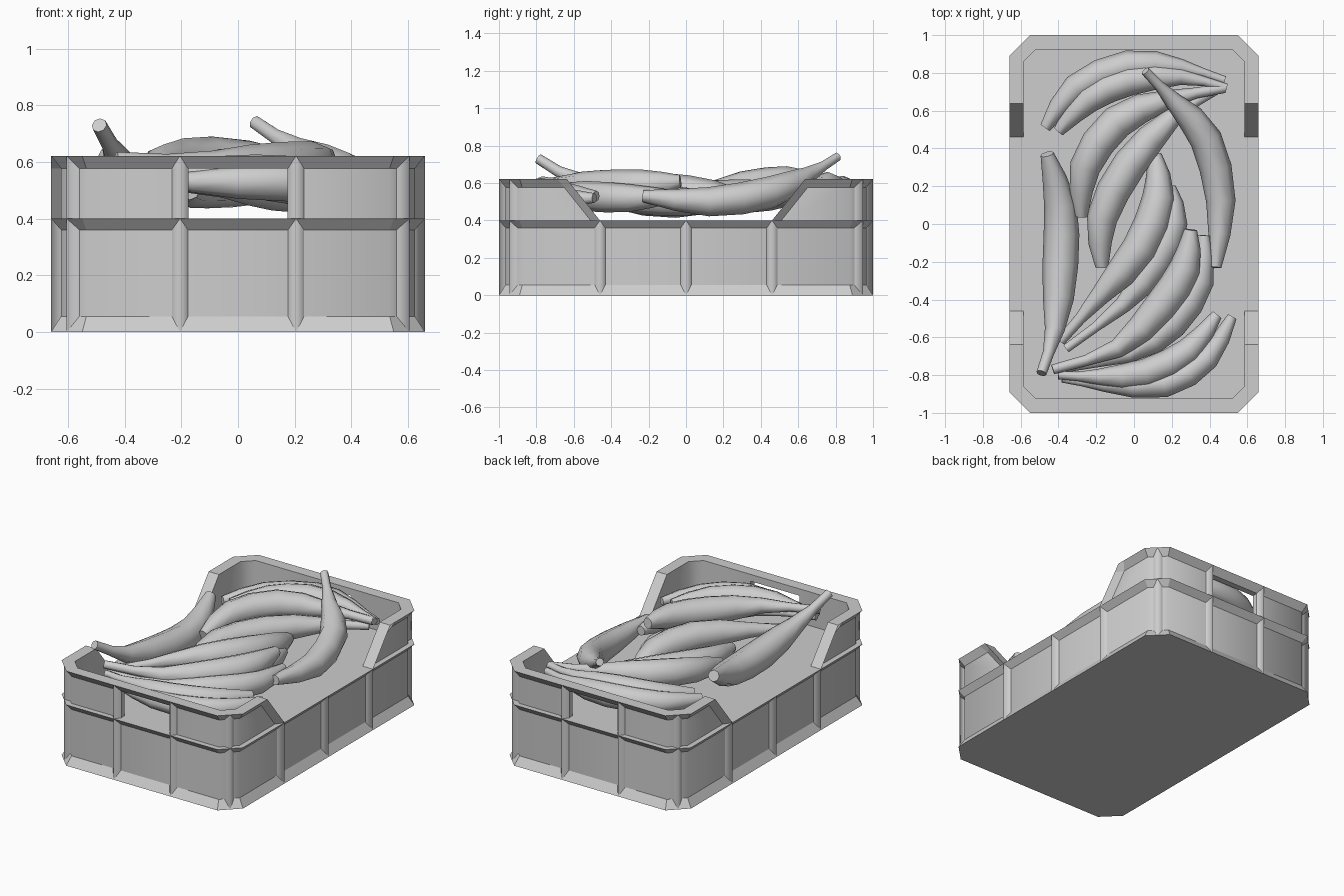
import bpy, bmesh, math
from mathutils import Vector

cube = bpy.data.objects.get("Cube")
if cube:
    bpy.data.objects.remove(cube, do_unlink=True)

GREY = (0.61, 0.61, 0.61, 1)
grey = bpy.data.materials.new("plain_grey")
grey.use_nodes = True
grey.diffuse_color = GREY
grey.node_tree.nodes["Principled BSDF"].inputs["Base Color"].default_value = GREY

# Crate dimensions: half width, half length, chamfer line, panel recess, wall thickness
HX, HY, SUM = 0.66, 1.0, 1.55
RECESS, WALL = 0.035, 0.075
MID, LINTEL, TOP = 0.4, 0.577, 0.622
WINDOW = 0.177


def finish(name, bm, limit, upright_only=False):
    """Smooth edges below the angle limit, optionally only upright ones."""
    bmesh.ops.recalc_face_normals(bm, faces=bm.faces)
    for f in bm.faces:
        f.smooth = True
    for e in bm.edges:
        run = e.verts[1].co - e.verts[0].co
        upright = abs(run.z) > 0.95 * run.length
        soft = len(e.link_faces) == 2 and e.calc_face_angle() < math.radians(limit)
        e.smooth = soft and (upright or not upright_only)
    mesh = bpy.data.meshes.new(name)
    bm.to_mesh(mesh)
    bm.free()
    mesh.materials.append(grey)
    obj = bpy.data.objects.new(name, mesh)
    bpy.context.collection.objects.link(obj)


def skin(bm, rings, closed=True):
    """Join neighbouring rings of vertices with quads."""
    for a, b in zip(rings, rings[1:]):
        n = len(a)
        for i in range(n if closed else n - 1):
            j = (i + 1) % n
            bm.faces.new((a[i], a[j], b[j], b[i]))


def side_corner(o):
    return HX - o, SUM - o * math.sqrt(2) - (HX - o)


def end_corner(o):
    return SUM - o * math.sqrt(2) - (HY - o), HY - o


# Lower crate: chamfered rectangle with flared foot and ledge, flat bed on top
def crate_base():
    bm = bmesh.new()
    rings = []
    for o, z in ((0, 0), (RECESS, 0.055), (RECESS, 0.36), (0, MID)):
        q = [side_corner(o), end_corner(o)]
        pts = q + [(-x, y) for x, y in reversed(q)]
        pts += [(-x, -y) for x, y in pts]
        rings.append([bm.verts.new((x, y, z)) for x, y in pts])
    skin(bm, rings)
    bm.faces.new(rings[0])
    bm.faces.new(rings[-1])
    finish("crate_base", bm, 50, upright_only=True)


# Raised end wall with sloping sides, overhanging rim and hand opening
def end_wall(name, turn):
    bm = bmesh.new()

    def station(kind, side):
        ring = []
        section = ((RECESS, MID), (RECESS, LINTEL), (0, TOP), (WALL, TOP), (WALL, LINTEL), (WALL, MID))
        for k, (o, z) in enumerate(section):
            slope = 0.46 + (z - MID) * 0.8
            if kind == 0:
                x, y = HX - (0 if k < 2 else o), slope
            elif kind == 1:
                x, y = HX - o, slope + 0.05
            elif kind == 2:
                x, y = side_corner(o)
            elif kind == 3:
                x, y = end_corner(o)
            else:
                x, y = WINDOW, HY - o
            ring.append(bm.verts.new((x * side * turn, y * turn, z)))
        return ring

    left = [station(k, 1) for k in range(5)]
    right = [station(k, -1) for k in range(5)]
    for half in (left, right):
        skin(bm, half, closed=False)
        bm.faces.new(half[0])
        jamb = half[-1]
        bm.faces.new((jamb[0], jamb[1], jamb[4], jamb[5]))
    skin(bm, [left[-1][1:5], right[-1][1:5]])
    finish(name, bm, 50, upright_only=True)


# Vertical rib with a soft wedge section, its crest on the outer wall line
def rib(name, x, y, direction, top):
    bm = bmesh.new()
    out = Vector(direction).normalized()
    along = Vector((-out.y, out.x))
    rings = []
    for z in (0.003, top):
        ring = []
        for u, w in ((-0.031, -0.038), (0, 0), (0.031, -0.038)):
            p = Vector((x, y)) + along * u + out * w
            ring.append(bm.verts.new((p.x, p.y, z)))
        rings.append(ring)
    skin(bm, rings)
    finish(name, bm, 110)


# Banana swept along a smooth path from stem to tip
RADII = (0.026, 0.029, 0.05, 0.078, 0.09, 0.09, 0.082, 0.062, 0.034)


def banana(name, path, scale=1.0, sides=8):
    p = [Vector(v) for v in path]
    p = [2 * p[0] - p[1]] + p + [2 * p[-1] - p[-2]]
    spans = len(p) - 3

    def at(t):
        s = min(int(t * spans), spans - 1)
        f = t * spans - s
        a, b, c, d = p[s:s + 4]
        return 0.5 * (2 * b + (c - a) * f + (2 * a - 5 * b + 4 * c - d) * f ** 2
                      + (3 * b - a - 3 * c + d) * f ** 3)

    bm = bmesh.new()
    rings = []
    last = len(RADII) - 1
    for i, r in enumerate(RADII):
        t = i / last
        tangent = (at(min(t + 0.02, 1)) - at(max(t - 0.02, 0))).normalized()
        across = tangent.cross(Vector((0, 0, 1))).normalized()
        up = across.cross(tangent)
        ring = []
        for k in range(sides):
            a = math.tau * k / sides
            ring.append(bm.verts.new(at(t) + (across * math.cos(a) + up * math.sin(a)) * r * scale))
        rings.append(ring)
    skin(bm, rings)
    bm.faces.new(rings[0])
    bm.faces.new(rings[-1])
    finish(name, bm, 55)


crate_base()
end_wall("back_wall", 1)
end_wall("front_wall", -1)

cx = (side_corner(0)[0] + end_corner(0)[0]) / 2
cy = (side_corner(0)[1] + end_corner(0)[1]) / 2
for sx in (1, -1):
    for sy in (1, -1):
        rib("corner_rib", sx * cx, sy * cy, (sx, sy), TOP - 0.003)
        rib("end_rib", sx * 0.205, sy * HY, (0, sy), TOP - 0.003)
    for y in (-0.46, 0, 0.46):
        rib("side_rib", sx * HX, y, (sx, 0), MID - 0.003)

# Fruit laid out in the crate, stem first
banana("left_banana", [(-.49, -.79, .73), (-.42, -.56, .60), (-.39, -.22, .52), (-.39, .1, .52), (-.46, .37, .62)], 1.05)
banana("right_banana", [(.06, .81, .74), (.21, .65, .64), (.38, .45, .55), (.46, .12, .5), (.43, -.23, .53)], 0.95)
banana("back_outer_banana", [(.48, .76, .55), (.25, .83, .56), (-.03, .84, .56), (-.31, .72, .54), (-.47, .51, .53)], 0.88)
banana("back_inner_banana", [(.49, .72, .57), (.25, .78, .58), (-.02, .76, .58), (-.24, .66, .56), (-.4, .49, .54)], 0.88)
banana("back_middle_banana", [(.48, .72, .57), (.18, .66, .59), (-.09, .54, .6), (-.26, .3, .58), (-.28, .04, .53)])
banana("back_lower_banana", [(.45, .72, .53), (.21, .57, .53), (-.02, .32, .53), (-.17, .03, .52), (-.17, -.23, .5)])
banana("centre_banana", [(-.39, -.62, .54), (-.18, -.38, .56), (.03, -.13, .56), (.13, .14, .53), (.11, .37, .49)], 1.05)
banana("centre_lower_banana", [(-.36, -.66, .52), (-.06, -.43, .52), (.12, -.2, .51), (.21, .01, .5), (.19, .2, .49)], 0.9)
banana("front_upper_banana", [(-.43, -.77, .61), (-.09, -.66, .59), (.14, -.44, .58), (.27, -.23, .59), (.3, -.03, .61)])
banana("front_middle_banana", [(-.41, -.77, .56), (-.03, -.69, .54), (.2, -.53, .53), (.35, -.3, .52), (.37, -.06, .53)], 0.9)
banana("front_lower_banana", [(-.4, -.8, .57), (-.19, -.81, .56), (.06, -.79, .55), (.29, -.67, .54), (.44, -.48, .53)], 0.85)
banana("front_outer_banana", [(-.38, -.82, .55), (-.16, -.85, .53), (.16, -.85, .53), (.39, -.71, .52), (.52, -.49, .52)], 0.76)
